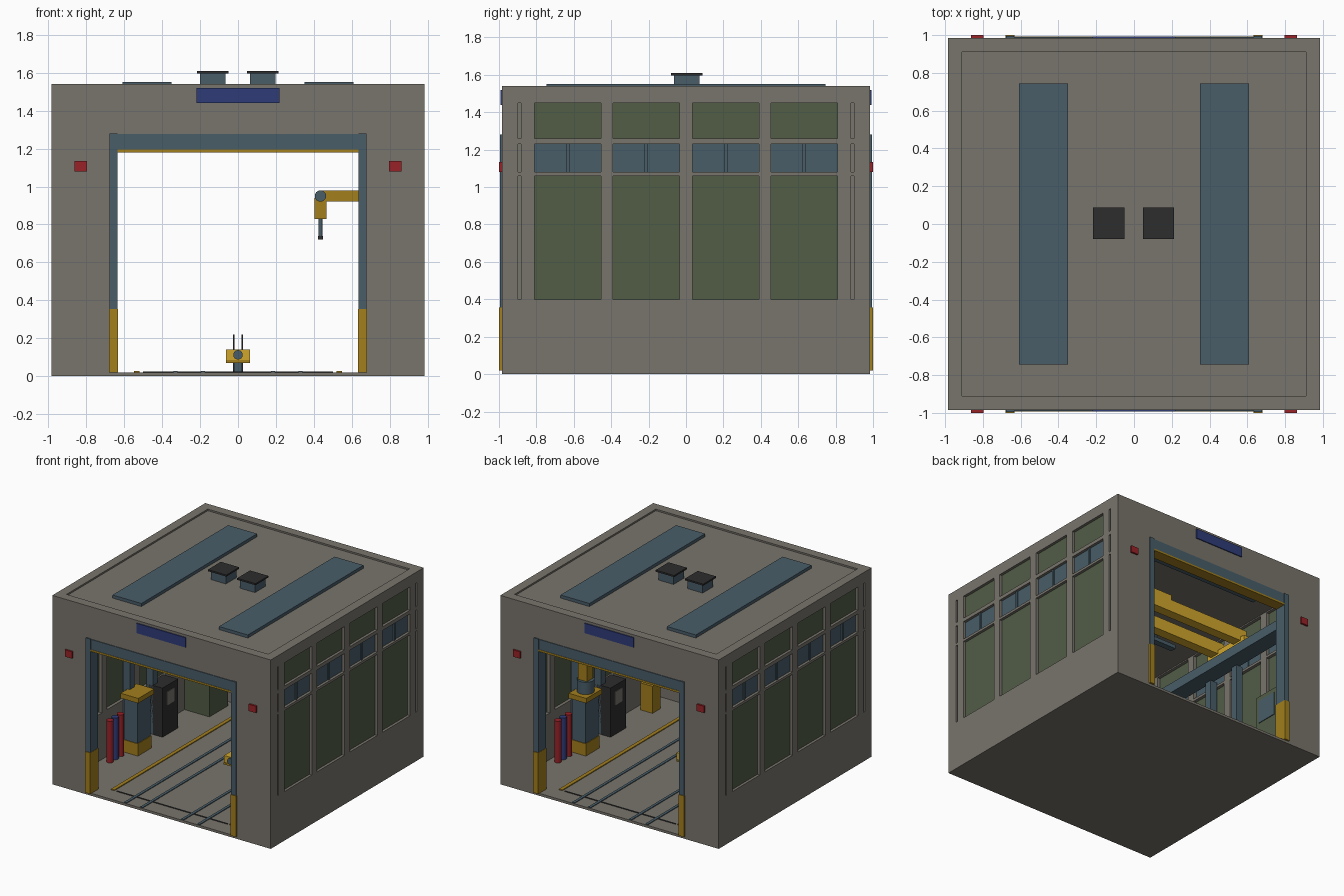
import bpy
import math

if "Cube" in bpy.data.objects:
    bpy.data.objects.remove(bpy.data.objects["Cube"])


def material(name, r, g, b):
    m = bpy.data.materials.new(name)
    m.use_nodes = True
    m.diffuse_color = (r, g, b, 1)
    for n in m.node_tree.nodes:
        if n.type == 'BSDF_PRINCIPLED':
            n.inputs["Base Color"].default_value = (r, g, b, 1)
    return m


GRAY = material("concrete gray", .19, .175, .15)
STEEL = material("steel blue", .065, .11, .14)
GREEN = material("panel green", .085, .11, .062)
YELLOW = material("safety yellow", .36, .21, .012)
CRANE = material("crane yellow", .63, .38, .025)
RED = material("signal red", .32, .016, .02)
BLUE = material("sign blue", .028, .045, .19)
BLACK = material("near black", .026, .026, .027)


def box(name, mat, x, y, z):
    """Box from three (low, high) ranges."""
    bpy.ops.mesh.primitive_cube_add(size=1, location=[(r[0] + r[1]) / 2 for r in (x, y, z)])
    o = bpy.context.object
    o.name = name
    o.scale = [abs(r[1] - r[0]) for r in (x, y, z)]
    bpy.ops.object.transform_apply(location=False, rotation=False, scale=True)
    o.data.materials.append(mat)
    return o


def span(c, w):
    return (c - w / 2, c + w / 2)


def flip(r, s):
    return (r[0] * s, r[1] * s)


def pair(name, mat, x, y, z):
    """Two boxes, the second turned half round the vertical axis."""
    for s in (1, -1):
        box(name, mat, flip(x, s), flip(y, s), z)


def tube(name, mat, loc, radius, depth, axis='Z', sides=24):
    rot = {'X': (0, math.pi / 2, 0), 'Y': (math.pi / 2, 0, 0), 'Z': (0, 0, 0)}[axis]
    bpy.ops.mesh.primitive_cylinder_add(vertices=sides, radius=radius, depth=depth, location=loc, rotation=rot)
    o = bpy.context.object
    o.name = name
    o.data.materials.append(mat)
    bpy.ops.object.shade_smooth_by_angle()
    return o


def cut(target, cutters):
    """Subtract all cutters from the target and remove them."""
    for c in cutters:
        mod = target.modifiers.new("cut", 'BOOLEAN')
        mod.object = c
        mod.solver = 'EXACT'
        bpy.context.view_layer.objects.active = target
        bpy.ops.object.modifier_apply(modifier=mod.name)
        bpy.data.objects.remove(c)


OUT, INN = .985, .91

# Floor, roof and parapet
box("floor", GRAY, (-OUT, OUT), (-OUT, OUT), (0, .02))
roof = box("roof", GRAY, (-OUT, OUT), (-OUT, OUT), (1.46, 1.54))
cut(roof, [box("roof_recess", GRAY, (-INN, INN), (-INN, INN), (1.527, 1.6))])

# Side walls with recessed panels and windows
BAYS = [span(c, .355) for c in (-.633, -.212, .212, .633)]
ROWS = [(.40, 1.06, GREEN, "panel"), (1.08, 1.23, STEEL, "window"), (1.26, 1.45, GREEN, "upper_panel")]
for s in (1, -1):
    wall = box("side_wall", GRAY, flip((INN, OUT), s), (-OUT, OUT), (.02, 1.46))
    cutters = []
    for low, high, mat, name in ROWS:
        for bay in BAYS:
            cutters.append(box("cutter", GRAY, flip((.8, 1.1), s), bay, (low, high)))
        for y in (-.89, .89):
            cutters.append(box("cutter", GRAY, flip((.965, 1.1), s), span(y, .016), (low, high)))
    cut(wall, cutters)
    for low, high, mat, name in ROWS:
        for bay in BAYS:
            box(name, mat, flip((.935, .963), s), bay, (low, high))
            if name == "window":
                box("mullion", STEEL, flip((.93, .973), s), span(sum(bay) / 2, .018), (low, high))

# End walls, door frames and signs
for s in (1, -1):
    wall = box("end_wall", GRAY, (-INN, INN), flip((INN, OUT), s), (.02, 1.46))
    cut(wall, [box("door_cutter", GRAY, (-.66, .66), flip((.8, 1.1), s), (-.1, 1.24))])
    for t in (1, -1):
        box("door_post", STEEL, flip((.635, .677), t), flip((.895, .995), s), (.355, 1.28))
        box("door_post_guard", YELLOW, flip((.633, .68), t), flip((.892, 1), s), (.02, .355))
        box("alarm_box", RED, flip((.797, .862), t), flip((OUT, 1), s), (1.08, 1.135))
    box("lintel", STEEL, (-.636, .636), flip((.9, .99), s), (1.195, 1.277))
    box("lintel_edge", YELLOW, (-.636, .636), flip((.9, .993), s), (1.18, 1.195))
    box("sign_plate", BLUE, (-.22, .22), flip((OUT, .993), s), (1.44, 1.52))

# Roof lights and vents
for x in (-.48, .48):
    box("roof_light", STEEL, span(x, .26), (-.745, .745), (1.525, 1.552))
for x in (-.133, .13):
    box("vent_stem", STEEL, span(x, .135), span(.004, .135), (1.525, 1.598))
    box("vent_cap", BLACK, span(x, .166), span(.004, .166), (1.597, 1.61))

# Floor rails and markings
for s in (1, -1):
    box("floor_line", YELLOW, flip((.52, .55), s), (-.85, .85), (.02, .027))
    box("pit_edge", BLACK, (-.5, .5), flip((.84, .852), s), (.02, .024))
    for x in (.185, .33):
        box("rail", STEEL, span(x * s, .022), (-.98, .98), (.02, .026))

# Overhead crane on runways
for s in (1, -1):
    box("runway", STEEL, flip((.74, .88), s), (-.9, .9), (1.1, 1.18))
    for y in (-.15, .15):
        box("runway_column", STEEL, flip((.85, .91), s), span(y, .06), (.02, 1.1))
    box("end_truck", CRANE, flip((.77, .85), s), (-.06, .36), (1.18, 1.25))
for y in (.02, .28):
    box("crane_girder", CRANE, (-.83, .83), span(y, .08), (1.22, 1.32))
box("crane_trolley", CRANE, (-.1, .1), (-.02, .32), (1.32, 1.36))
for y in (-.35, .6):
    box("ceiling_light", STEEL, (-.68, .68), span(y, .05), (1.40, 1.43))
    for x in (-.5, .5):
        box("light_hanger", STEEL, span(x, .02), span(y, .02), (1.43, 1.46))

# Pedestals, control cabinets and gas bottles on both sides
pair("pedestal_base", YELLOW, (-.855, -.725), (-.255, -.08), (.02, .12))
pair("pedestal", STEEL, (-.85, -.73), (-.25, -.085), (.12, .46))
pair("pedestal_cap", YELLOW, (-.87, -.71), (-.27, -.065), (.46, .50))
pair("control_cabinet", BLACK, (-.9, -.765), (.12, .32), (.02, .42))
pair("control_screen", GRAY, (-.766, -.76), (.17, .27), (.26, .37))
for s in (1, -1):
    for y, mat in ((-.45, RED), (-.383, BLUE), (-.315, RED)):
        tube("gas_bottle", mat, (-.84 * s, y * s, .19), .027, .34)

# Storage locker and floor box
box("locker", GREEN, (-.91, -.685), (.61, .85), (.02, .56))
box("locker_window", STEEL, (-.686, -.679), (.64, .82), (.33, .52))
box("floor_box", YELLOW, (.75, .86), (-.74, -.64), (.02, .24))

# Robot arm on the left pedestal
AY = .165
tube("robot_turret", STEEL, (.79, AY, .55), .065, .1)
box("robot_upper_arm", YELLOW, span(.79, .08), span(AY, .08), (.58, .95))
tube("robot_elbow", STEEL, (.79, AY, .95), .045, .11, 'Y')
box("robot_forearm", YELLOW, (.435, .79), span(AY, .06), (.92, .98))
tube("robot_wrist", STEEL, (.435, AY, .95), .03, .09, 'Y')
box("robot_hand", YELLOW, (.403, .468), span(AY, .06), (.83, .94))
tube("robot_tool", STEEL, (.435, AY, .785), .01, .1)
box("robot_tip", BLACK, span(.435, .026), span(AY, .026), (.72, .74))

# Central floor carriage
box("carriage_post", STEEL, span(0, .04), span(-.03, .04), (.02, .08))
box("carriage", CRANE, span(0, .125), span(-.03, .12), (.085, .14))
box("carriage_foot", YELLOW, span(0, .125), span(-.03, .13), (.07, .085))
tube("carriage_shaft", STEEL, (0, -.03, .112), .025, .15, 'Y')
for x in (-.022, .022):
    box("carriage_rod", BLACK, span(x, .008), span(-.03, .008), (.02, .22))
